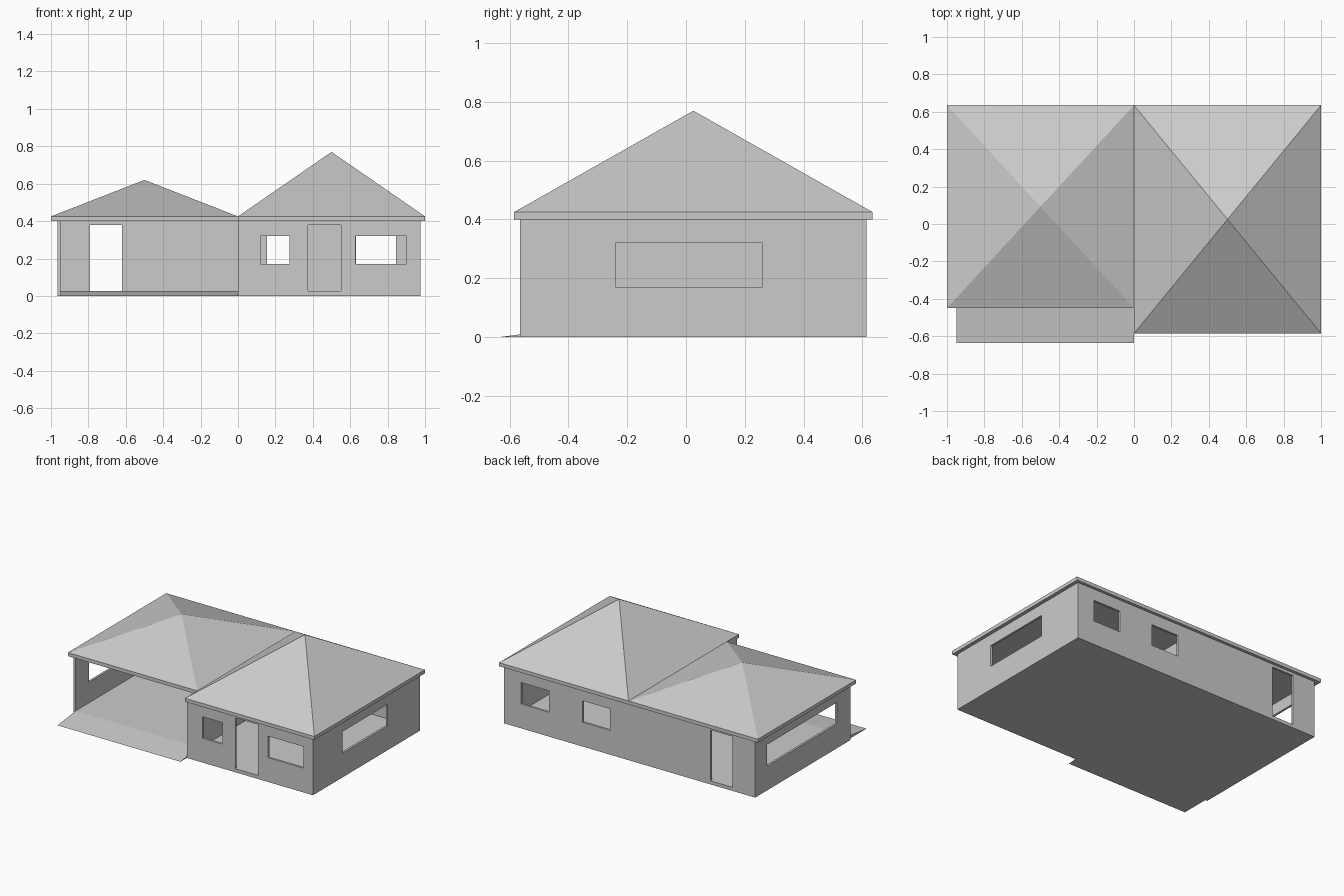
import bpy, bmesh
from mathutils import Matrix, Vector

if "Cube" in bpy.data.objects:
    bpy.data.objects.remove(bpy.data.objects["Cube"])

T = 0.015                    # wall thickness
FLOOR, EAVE, FASCIA = 0.025, 0.40, 0.425
SILL, HEAD, DOOR = 0.17, 0.32, 0.38


def finish(name, bm):
    bmesh.ops.recalc_face_normals(bm, faces=bm.faces[:])
    mesh = bpy.data.meshes.new(name)
    bm.to_mesh(mesh)
    bm.free()
    obj = bpy.data.objects.new(name, mesh)
    bpy.context.collection.objects.link(obj)
    return obj


def boxes(name, spans):
    """One object from boxes given as (x0, x1, y0, y1, z0, z1)."""
    bm = bmesh.new()
    for x0, x1, y0, y1, z0, z1 in spans:
        centre = Matrix.Translation(((x0 + x1) / 2, (y0 + y1) / 2, (z0 + z1) / 2))
        size = Matrix.Diagonal((x1 - x0, y1 - y0, z1 - z0, 1))
        bmesh.ops.create_cube(bm, size=1, matrix=centre @ size)
    return finish(name, bm)


def wall(name, x0, x1, y0, y1, openings=()):
    """Wall with openings (start, end, bottom, top) along its long side."""
    obj = boxes(name, [(x0, x1, y0, y1, 0, EAVE)])
    if not openings:
        return
    if x1 - x0 > y1 - y0:
        cuts = [(a, b, y0 - .05, y1 + .05, lo, hi) for a, b, lo, hi in openings]
    else:
        cuts = [(x0 - .05, x1 + .05, a, b, lo, hi) for a, b, lo, hi in openings]
    cutter = boxes("cutter", cuts)
    mod = obj.modifiers.new("openings", 'BOOLEAN')
    mod.operation, mod.solver, mod.object = 'DIFFERENCE', 'EXACT', cutter
    bpy.context.view_layer.objects.active = obj
    bpy.ops.object.modifier_apply(modifier=mod.name)
    bpy.data.objects.remove(cutter)


def hip_roof(name, x0, x1, y0, y1, peak):
    """Pyramid roof on a flat fascia band."""
    bm = bmesh.new()
    corners = [(x0, y0), (x1, y0), (x1, y1), (x0, y1)]
    low = [bm.verts.new((x, y, EAVE)) for x, y in corners]
    top = [bm.verts.new((x, y, FASCIA)) for x, y in corners]
    apex = bm.verts.new(((x0 + x1) / 2, (y0 + y1) / 2, peak))
    bm.faces.new(low[::-1])
    for i in range(4):
        j = (i + 1) % 4
        bm.faces.new((low[i], low[j], top[j], top[i]))
        bm.faces.new((top[i], top[j], apex))
    finish(name, bm)


L, R, BACK, FRONT, PORT = -0.965, 0.975, 0.615, -0.565, -0.435

# Walls
wall("house_front_wall", 0, R, FRONT, FRONT + T,
     [(.12, .275, SILL, HEAD), (.375, .55, FLOOR, DOOR), (.627, .9, SILL, HEAD)])
wall("back_wall", L, R, BACK - T, BACK,
     [(-.79, -.62, FLOOR, DOOR), (.155, .37, SILL, HEAD), (.63, .845, SILL, HEAD)])
wall("house_right_wall", R - T, R, FRONT + T, BACK - T, [(-.24, .26, SILL, HEAD)])
wall("carport_left_wall", L, L + T, PORT, BACK - T, [(-.29, .485, SILL, HEAD)])
wall("dividing_wall", 0, T, FRONT + T, BACK - T)

# Floors
boxes("house_floor", [(T, R - T, FRONT + T, BACK - T, 0, FLOOR)])
boxes("carport_floor", [(L + T, 0, PORT, BACK - T, 0, FLOOR)])

# Entry ramp: triangular profile extruded along x
bm = bmesh.new()
profile = [bm.verts.new((L + T, y, z)) for y, z in ((-.635, 0), (PORT, 0), (PORT, FLOOR))]
side = bm.faces.new(profile)
ext = bmesh.ops.extrude_face_region(bm, geom=[side], use_keep_orig=True)
bmesh.ops.translate(bm, vec=Vector((-L - T, 0, 0)),
                    verts=[g for g in ext["geom"] if isinstance(g, bmesh.types.BMVert)])
finish("carport_ramp", bm)

# Roofs
hip_roof("carport_roof", -1, 0, -.45, .635, .62)
hip_roof("house_roof", 0, 1, -.585, .635, .77)
